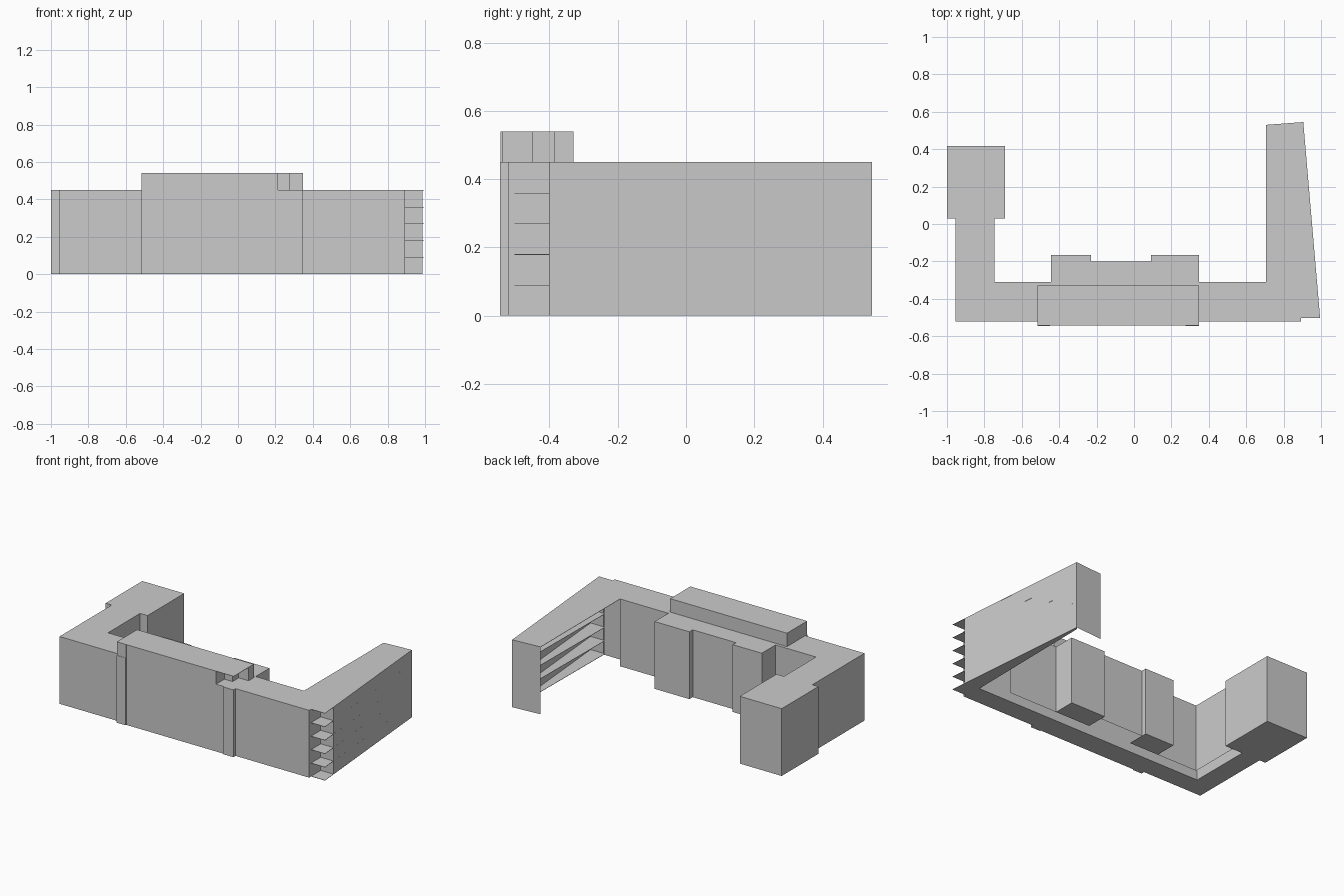
import bpy, bmesh

if "Cube" in bpy.data.objects:
    bpy.data.objects.remove(bpy.data.objects["Cube"])

FLOOR = 0.09          # storey height
ROOF = 5 * FLOOR      # main roof level
TOP = 6 * FLOOR       # upper storey roof level


def finish(bm, name):
    mesh = bpy.data.meshes.new(name)
    bm.to_mesh(mesh)
    bm.free()
    ob = bpy.data.objects.new(name, mesh)
    bpy.context.collection.objects.link(ob)
    return ob


def wall(name, path, z0, z1):
    """Single-skin wall along a counter-clockwise path, facing outwards."""
    bm = bmesh.new()
    low = [bm.verts.new((x, y, z0)) for x, y in path]
    high = [bm.verts.new((x, y, z1)) for x, y in path]
    for i in range(len(path) - 1):
        bm.faces.new((low[i], low[i + 1], high[i + 1], high[i]))
    return finish(bm, name)


def slab(name, outline, levels, t=0.002):
    """Thin horizontal plates of one outline; tops sit at the given levels."""
    bm = bmesh.new()
    for z in levels:
        z = max(z, t)
        low = [bm.verts.new((x, y, z - t)) for x, y in outline]
        high = [bm.verts.new((x, y, z)) for x, y in outline]
        bm.faces.new(high)
        bm.faces.new(low[::-1])
        n = len(outline)
        for i in range(n):
            j = (i + 1) % n
            bm.faces.new((low[i], low[j], high[j], high[i]))
    return finish(bm, name)


def rect(x0, x1, y0, y1):
    return [(x0, y0), (x1, y0), (x1, y1), (x0, y1)]


# Plan pieces, counter-clockwise
east_side = [(0.986, -0.40), (0.905, 0.545), (0.705, 0.53)]
court_side = [(0.705, -0.31), (0.348, -0.31), (0.348, -0.165), (0.09, -0.165),
              (0.09, -0.2), (-0.23, -0.2), (-0.23, -0.165), (-0.445, -0.165),
              (-0.445, -0.31), (-0.745, -0.31), (-0.745, 0.03)]
west_block = [(-0.69, 0.03), (-0.69, 0.417), (-1, 0.417), (-1, 0.03)]
front_side = [(-0.955, 0.03), (-0.955, -0.522), (-0.516, -0.522),
              (-0.516, -0.545), (-0.45, -0.545), (-0.45, -0.538),
              (0.275, -0.538), (0.275, -0.545), (0.348, -0.545),
              (0.348, -0.522), (0.892, -0.522)]
corner = [(0.892, -0.502), (0.995, -0.502)]

# Outer walls, with a recessed balcony at the front right corner
wall("outer_walls", court_side + west_block + front_side
     + [(0.892, -0.40)] + east_side, 0, ROOF)

# Main roof covers the whole plan
slab("main_roof", corner + east_side[1:] + court_side + west_block + front_side,
     [ROOF])

# Floors: strip along the street sides, wedge through the open east wing
floors = [i * FLOOR for i in range(5)]
slab("floor_plates", corner + [(0.905, 0.545), (0.89, 0.53), (0.88, -0.39),
     (-0.82, -0.39), (-0.82, 0.03)] + front_side, floors)
wall("corridor_wall", [(0.88, -0.39), (-0.82, -0.39), (-0.82, 0.03)], 0, ROOF)

# Floors of the projecting blocks
slab("east_bay_floor", rect(0.09, 0.348, -0.31, -0.165), floors)
slab("west_bay_floor", rect(-0.445, -0.23, -0.31, -0.165), floors)
slab("west_block_floor", rect(-1, -0.69, 0.03, 0.417), floors)

# Set-back upper storey with a recessed terrace at its right end
wall("upper_storey_walls", [
    (0.348, -0.385), (0.348, -0.33), (-0.516, -0.33), (-0.516, -0.543),
    (-0.45, -0.543), (-0.45, -0.538), (0.215, -0.538), (0.215, -0.45),
    (0.275, -0.45), (0.275, -0.385), (0.348, -0.385)], ROOF, TOP)
slab("upper_storey_roof", rect(-0.516, 0.348, -0.543, -0.33), [TOP])
